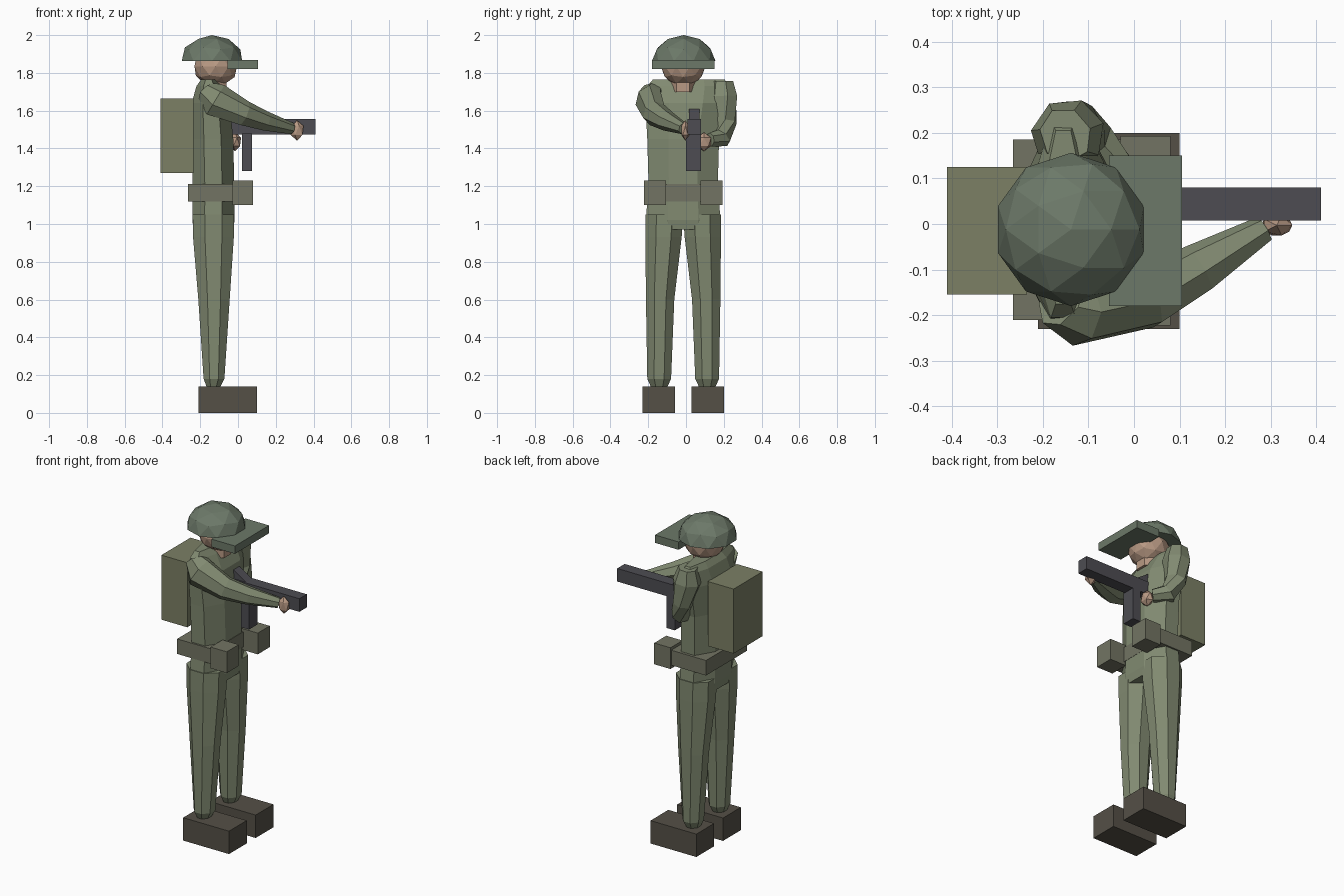
import bpy, bmesh, math
from mathutils import Vector

if "Cube" in bpy.data.objects:
    bpy.data.objects.remove(bpy.data.objects["Cube"])

CY = -0.015  # side-to-side centre line of the figure


def mat(name, rgb):
    m = bpy.data.materials.new(name)
    m.diffuse_color = (*rgb, 1)
    m.use_nodes = True
    m.node_tree.nodes["Principled BSDF"].inputs["Base Color"].default_value = m.diffuse_color
    return m


CLOTH = mat("cloth", (0.22, 0.255, 0.165))
HELMET = mat("helmet_green", (0.15, 0.19, 0.14))
PACK = mat("canvas", (0.20, 0.215, 0.13))
BELT = mat("webbing", (0.17, 0.175, 0.125))
BOOT = mat("boot_brown", (0.09, 0.08, 0.062))
METAL = mat("gun_metal", (0.075, 0.073, 0.085))
SKIN = mat("skin", (0.48, 0.32, 0.23))


def finish(bm, name, material):
    bmesh.ops.recalc_face_normals(bm, faces=bm.faces[:])
    me = bpy.data.meshes.new(name)
    bm.to_mesh(me)
    bm.free()
    me.materials.append(material)
    ob = bpy.data.objects.new(name, me)
    bpy.context.collection.objects.link(ob)
    return ob


def box(name, x, y, z, material):
    bm = bmesh.new()
    bmesh.ops.create_cube(bm, size=1)
    for v in bm.verts:
        for i, (a, b) in enumerate((x, y, z)):
            v.co[i] = (a + b) / 2 + v.co[i] * (b - a)
    return finish(bm, name, material)


def ball(name, centre, radii, material, sub=2, half=False):
    bm = bmesh.new()
    bmesh.ops.create_icosphere(bm, subdivisions=sub, radius=1)
    if half:
        cut = bmesh.ops.bisect_plane(bm, geom=bm.verts[:] + bm.edges[:] + bm.faces[:], dist=1e-4,
                                     plane_co=(0, 0, 0), plane_no=(0, 0, -1), clear_outer=True)
        bmesh.ops.holes_fill(bm, edges=[e for e in bm.edges if e.is_boundary])
    for v in bm.verts:
        v.co = Vector([c + r * k for c, r, k in zip(centre, radii, v.co)])
    return finish(bm, name, material)


def loft(name, rings, material, sides=8, follow=False):
    """rings: (centre, half width a, half width b); level rings or rings across the path"""
    bm = bmesh.new()
    pts = [Vector(r[0]) for r in rings]
    loops = []
    for i, (c, a, b) in enumerate(rings):
        u, w = Vector((1, 0, 0)), Vector((0, 1, 0))
        if follow:
            t = (pts[min(i + 1, len(pts) - 1)] - pts[max(i - 1, 0)]).normalized()
            u = t.cross(Vector((0.3, 0.2, 1))).normalized()
            w = t.cross(u)
        k = 1 / math.cos(math.pi / sides)
        loop = []
        for j in range(sides):
            ang = 2 * math.pi * (j + 0.5) / sides
            loop.append(bm.verts.new(pts[i] + u * a * k * math.cos(ang) + w * b * k * math.sin(ang)))
        loops.append(loop)
    for p, q in zip(loops, loops[1:]):
        for j in range(sides):
            n = (j + 1) % sides
            bm.faces.new((p[j], p[n], q[n], q[j]))
    bm.faces.new(loops[0])
    bm.faces.new(loops[-1])
    return finish(bm, name, material)


# Boots, legs and belt pouches on both sides
for side, s in (("right", -1), ("left", 1)):
    def off(d):
        return CY + s * d
    box(side + "_boot", (-0.21, 0.10), sorted((off(0.043), off(0.215))), (0, 0.14), BOOT)
    loft(side + "_leg", [((-0.13, off(0.127), 0.135), 0.035, 0.042),
                         ((-0.127, off(0.127), 0.18), 0.055, 0.063),
                         ((-0.127, off(0.122), 0.60), 0.083, 0.075),
                         ((-0.13, off(0.104), 0.93), 0.108, 0.096),
                         ((-0.13, off(0.100), 1.05), 0.110, 0.100)], CLOTH)
    box(side + "_pouch", (-0.03, 0.08), sorted((off(0.092), off(0.208))), (1.10, 1.23), BELT)

# Trunk
loft("torso", [((-0.13, CY, 0.97), 0.105, 0.17),
               ((-0.13, CY, 1.02), 0.112, 0.198),
               ((-0.13, CY, 1.20), 0.110, 0.183),
               ((-0.135, CY, 1.45), 0.110, 0.190),
               ((-0.145, 0.0, 1.64), 0.100, 0.215),
               ((-0.155, 0.01, 1.73), 0.065, 0.215),
               ((-0.155, 0.015, 1.765), 0.040, 0.190)], CLOTH)
box("belt", (-0.265, -0.018), (-0.21, 0.185), (1.12, 1.212), BELT)
box("backpack", (-0.41, -0.235), (-0.155, 0.125), (1.27, 1.665), PACK)

# Right arm reaching forward under the barrel
loft("right_arm", [((-0.16, -0.165, 1.70), 0.06, 0.055),
                   ((-0.12, -0.195, 1.655), 0.065, 0.085),
                   ((0.03, -0.165, 1.585), 0.060, 0.062),
                   ((0.14, -0.10, 1.545), 0.052, 0.048),
                   ((0.285, -0.012, 1.505), 0.028, 0.028)], CLOTH, 7, True)
ball("right_hand", (0.313, -0.003, 1.495), (0.038, 0.026, 0.054), SKIN, 1)

# Left arm bent back to the grip
loft("left_arm", [((-0.15, 0.195, 1.755), 0.055, 0.05),
                  ((-0.145, 0.195, 1.67), 0.072, 0.075),
                  ((-0.125, 0.205, 1.54), 0.060, 0.055),
                  ((-0.095, 0.185, 1.455), 0.050, 0.050),
                  ((-0.03, 0.125, 1.445), 0.030, 0.035)], CLOTH, 7, True)
ball("left_hand", (-0.015, 0.095, 1.435), (0.035, 0.045, 0.05), SKIN, 1)

# Head and helmet
loft("neck", [((-0.115, CY, 1.70), 0.055, 0.06), ((-0.115, CY, 1.82), 0.055, 0.06)], SKIN, 6)
ball("head", (-0.118, CY, 1.835), (0.118, 0.118, 0.108), SKIN, 2)
ball("helmet_dome", (-0.138, -0.012, 1.863), (0.168, 0.168, 0.137), HELMET, 2, True)
box("helmet_brim", (-0.055, 0.105), (-0.18, 0.15), (1.82, 1.868), HELMET)

# Gun: body, magazine and wedge-shaped stock
box("gun_body", (-0.04, 0.41), (0.008, 0.08), (1.475, 1.555), METAL)
box("gun_magazine", (0.02, 0.075), (0.0, 0.08), (1.28, 1.48), METAL)
bm = bmesh.new()
lo, hi = [[bm.verts.new((x, y, z)) for x, z in ((-0.04, 1.55), (0.05, 1.55), (-0.04, 1.61))]
          for y in (0.015, 0.072)]
bm.faces.new(lo)
bm.faces.new(hi)
for j in range(3):
    n = (j + 1) % 3
    bm.faces.new((lo[j], lo[n], hi[n], hi[j]))
finish(bm, "gun_stock_wedge", METAL)
